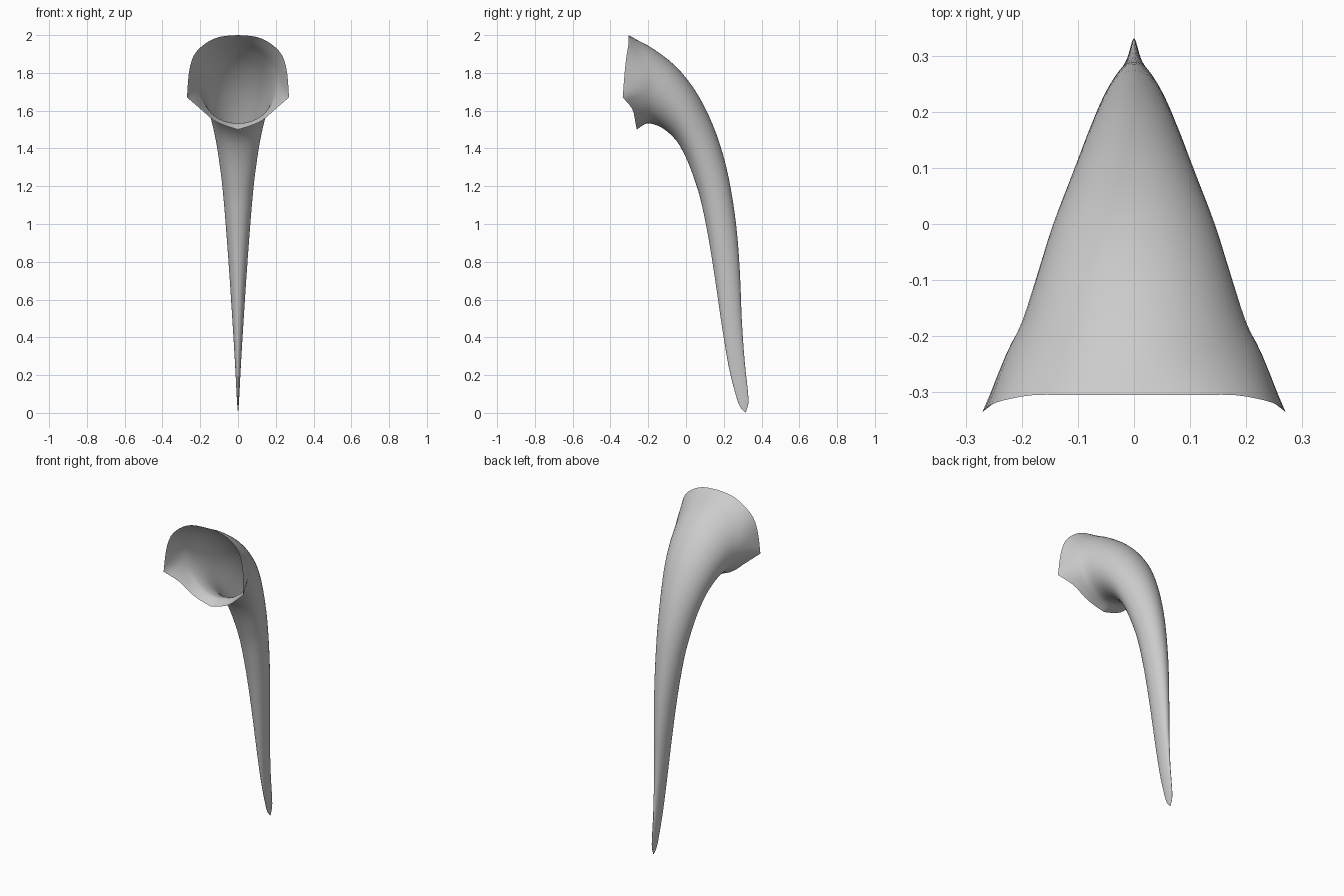
import bpy, bmesh, math
from mathutils import Vector

if "Cube" in bpy.data.objects:
    bpy.data.objects.remove(bpy.data.objects["Cube"])

SUB = 3  # subdivisions between control points


def spline(pts):
    """Smooth curve through the points, SUB steps per span."""
    out = []
    for i in range(len(pts) - 1):
        p0, p1, p2 = pts[max(i - 1, 0)], pts[i], pts[i + 1]
        p3 = pts[min(i + 2, len(pts) - 1)]
        for s in range(SUB):
            t = s / SUB
            out.append(0.5 * (2 * p1 + (p2 - p0) * t
                              + (2 * p0 - 5 * p1 + 4 * p2 - p3) * t * t
                              + (3 * p1 - p0 - 3 * p2 + p3) * t ** 3))
    return out + [pts[-1]]


# Half of the flared mouth rim, top centre -> side corner -> lower lip
upper = [(0, -.305, 2), (.1, -.305, 1.99), (.18, -.305, 1.95),
         (.235, -.315, 1.89), (.26, -.325, 1.8), (.27, -.335, 1.67)]
lower = [(.27, -.335, 1.67), (.2, -.285, 1.61), (.13, -.27, 1.55),
         (.065, -.265, 1.52), (0, -.26, 1.5)]
rim = spline([Vector(p) for p in upper]) + spline([Vector(p) for p in lower])[1:]
n = len(rim) - 1

# Sections along the horn: outer y, z, inner y, z, half width
sections = [
    (-.25, 1.97, -.215, 1.53, .228), (-.17, 1.925, -.18, 1.53, .2),
    (-.06, 1.84, -.12, 1.505, .172), (.04, 1.72, -.05, 1.44, .145),
    (.12, 1.575, .005, 1.34, .118), (.18, 1.42, .05, 1.22, .097),
    (.227, 1.24, .082, 1.11, .08), (.265, 1.0, .12, .92, .062),
    (.285, .75, .155, .7, .045), (.295, .5, .19, .46, .029),
    (.31, .28, .225, .25, .016), (.327, .12, .262, .1, .008),
    (.33, .05, .285, .035, .004),
]
rings = [rim]
for oy, oz, iy, iz, w in sections:
    o, i = Vector((0, oy, oz)), Vector((0, iy, iz))
    rings.append([(o + i) / 2 + (o - i) / 2 * math.cos(math.pi * k / n)
                  + Vector((w * math.sin(math.pi * k / n), 0, 0))
                  for k in range(n + 1)])
rings.append([Vector((0, .315, 0))] * (n + 1))

# Loft the half shell, mirror it, weld the seam and the tip
strands = [spline([r[k] for r in rings]) for k in range(n + 1)]
bm = bmesh.new()
for side in (1, -1):
    grid = [[bm.verts.new((p.x * side, p.y, p.z)) for p in s] for s in strands]
    for a, b in zip(grid, grid[1:]):
        for j in range(len(a) - 1):
            q = (a[j], a[j + 1], b[j + 1], b[j])
            bm.faces.new(q if side > 0 else q[::-1])
bmesh.ops.remove_doubles(bm, verts=bm.verts, dist=0.0003)
bmesh.ops.recalc_face_normals(bm, faces=bm.faces)
# Outside should face up on the back of the mouth
bm.faces.ensure_lookup_table()
top = max(bm.faces, key=lambda f: f.calc_center_median().z)
if top.normal.z < 0:
    bmesh.ops.reverse_faces(bm, faces=bm.faces)
for f in bm.faces:
    f.smooth = True
mesh = bpy.data.meshes.new("horn")
bm.to_mesh(mesh)
bm.free()
bpy.context.collection.objects.link(bpy.data.objects.new("horn", mesh))
